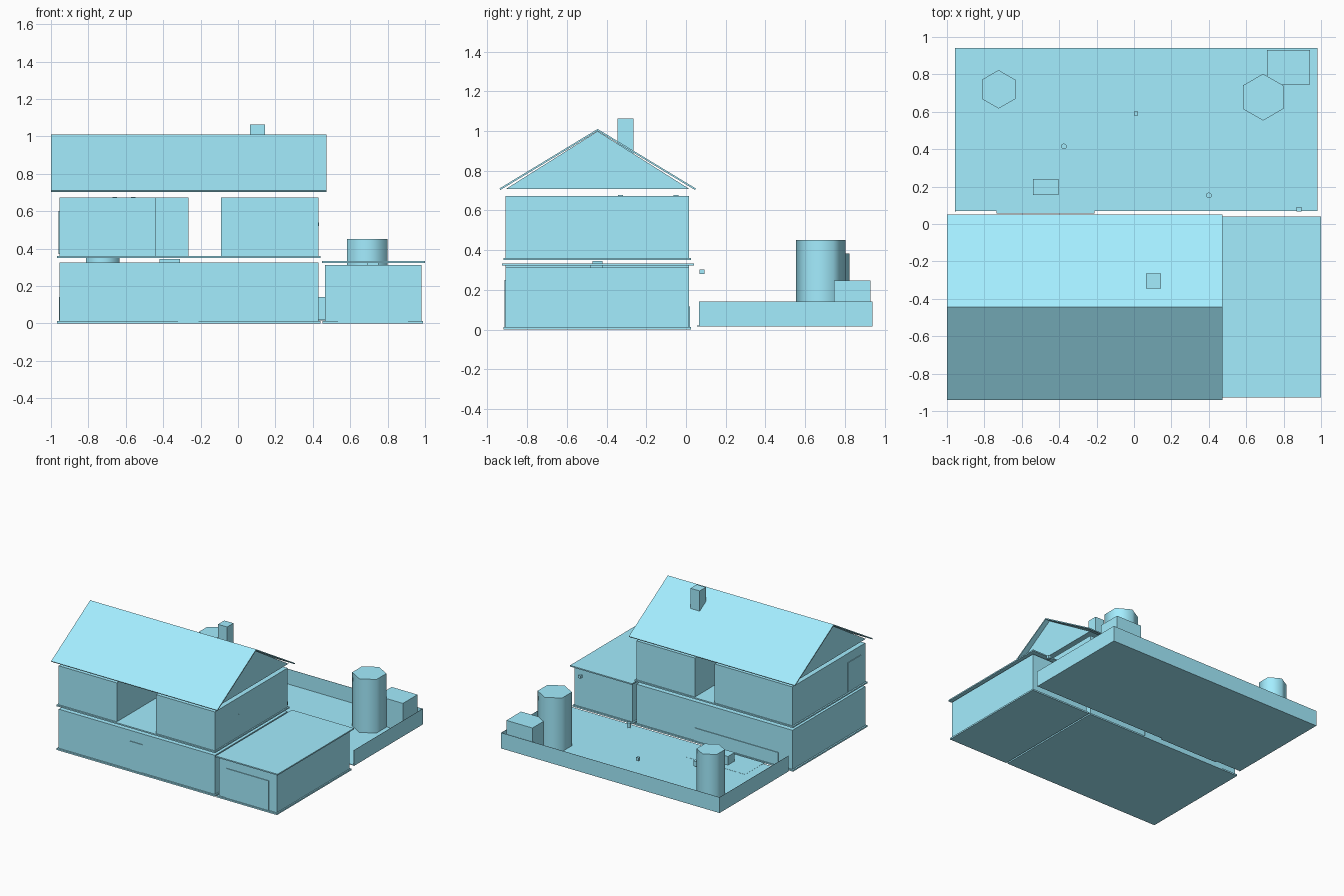
import bpy, bmesh, math

BLUE = bpy.data.materials.new("light_blue")
BLUE.diffuse_color = (0.37, 0.85, 1.0, 1)


def make(name, bm):
    bmesh.ops.recalc_face_normals(bm, faces=bm.faces)
    me = bpy.data.meshes.new(name)
    bm.to_mesh(me)
    bm.free()
    me.materials.append(BLUE)
    ob = bpy.data.objects.new(name, me)
    bpy.context.collection.objects.link(ob)
    return ob


def box(name, x0, x1, y0, y1, z0, z1):
    bm = bmesh.new()
    bmesh.ops.create_cube(bm, size=1)
    for v in bm.verts:
        v.co = ((x0 + x1) / 2 + v.co.x * (x1 - x0),
                (y0 + y1) / 2 + v.co.y * (y1 - y0),
                (z0 + z1) / 2 + v.co.z * (z1 - z0))
    return make(name, bm)


def extrude_x(name, profile, x0, x1):
    """Extrude a (y, z) outline along x."""
    bm = bmesh.new()
    face = bm.faces.new([bm.verts.new((x0, y, z)) for y, z in profile])
    new = bmesh.ops.extrude_face_region(bm, geom=[face])["geom"]
    bmesh.ops.translate(bm, vec=(x1 - x0, 0, 0),
                        verts=[g for g in new if isinstance(g, bmesh.types.BMVert)])
    # close the start cap if the extrusion consumed it
    bmesh.ops.holes_fill(bm, edges=[e for e in bm.edges if e.is_boundary])
    return make(name, bm)


def post(name, x, y, r, z0, z1, sides):
    bpy.ops.mesh.primitive_cylinder_add(vertices=sides, radius=r, depth=z1 - z0,
                                        location=(x, y, (z0 + z1) / 2))
    ob = bpy.context.object
    ob.name = ob.data.name = name
    ob.data.materials.append(BLUE)
    bpy.ops.object.shade_smooth_by_angle(angle=math.radians(65))
    return ob


F, B = -0.908, 0.015          # front and back wall planes

# House storeys
box("ground_slab", -0.967, 0.44, -0.92, 0.025, 0, 0.012)
box("ground_floor", -0.955, 0.43, F, B, 0.012, 0.325)
box("upper_slab", -0.967, 0.44, -0.92, 0.025, 0.35, 0.361)
box("upper_left_room", -0.955, -0.44, F, B, 0.361, 0.673)
box("upper_middle_room", -0.44, -0.265, -0.36, B, 0.361, 0.673)
box("upper_right_room", -0.09, 0.43, F, B, 0.361, 0.673)

# Roof, attic and chimney
extrude_x("roof", [(-0.94, 0.71), (-0.445, 1.01), (0.05, 0.71),
                   (0.045, 0.703), (-0.445, 1.0), (-0.935, 0.703)], -1.0, 0.473)
extrude_x("attic", [(-0.908, 0.707), (-0.445, 0.999), (0.018, 0.707)], -0.96, 0.435)
box("chimney", 0.064, 0.145, -0.345, -0.265, 0.88, 1.063)

# Garage
box("garage_slab", 0.452, 0.99, -0.92, 0.025, 0, 0.012)
box("garage", 0.465, 0.98, F, B, 0.012, 0.313)
box("garage_roof", 0.45, 1.0, -0.927, 0.041, 0.323, 0.333)
box("garage_ceiling_unit", 0.69, 0.75, -0.48, -0.42, 0.305, 0.326)

# Doors, panels and fixtures
box("front_door", -0.32, -0.21, F - 0.005, F, 0.012, 0.24)
box("garage_door", 0.535, 0.91, F - 0.005, F, 0.012, 0.25)
box("patio_door_panel", -0.83, -0.09, B, B + 0.005, 0.012, 0.115)
box("upper_side_panel", -0.96, -0.955, -0.85, -0.68, 0.37, 0.6)
box("wall_lamp_side", 0.43, 0.432, -0.61, -0.59, 0.52, 0.54)
box("wall_lamp_back", 0.87, 0.895, 0.067, 0.092, 0.28, 0.303)
box("ceiling_fixture", -0.42, -0.31, -0.47, -0.42, 0.32, 0.345)
for i, (x, y) in enumerate([(-0.66, -0.33), (-0.56, -0.05)]):
    box(f"ceiling_light_{i}", x - 0.012, x + 0.012, y - 0.012, y + 0.012, 0.665, 0.677)

# Yard with thin fence on three sides
box("yard", -0.955, 0.982, 0.07, 0.94, 0.015, 0.02)
box("patio", -0.735, -0.21, 0.055, 0.3, 0.016, 0.021)
box("fence_back", -0.955, 0.982, 0.938, 0.94, 0.015, 0.141)
box("fence_left", -0.956, -0.954, 0.065, 0.94, 0.015, 0.141)
box("fence_right", 0.98, 0.982, 0.065, 0.94, 0.015, 0.141)

# Yard objects
post("tree_small", -0.724, 0.72, 0.103, 0.02, 0.382, 6)
post("tree_large", 0.69, 0.678, 0.125, 0.02, 0.45, 6)
box("shed", 0.712, 0.942, 0.745, 0.93, 0.02, 0.247)
box("patio_table", -0.54, -0.405, 0.155, 0.24, 0.02, 0.09)
box("yard_box", 0.0, 0.022, 0.58, 0.602, 0.045, 0.072)
post("yard_post_left", -0.375, 0.415, 0.015, 0.04, 0.08, 12)
post("yard_post_right", 0.4, 0.153, 0.015, 0.04, 0.08, 12)
